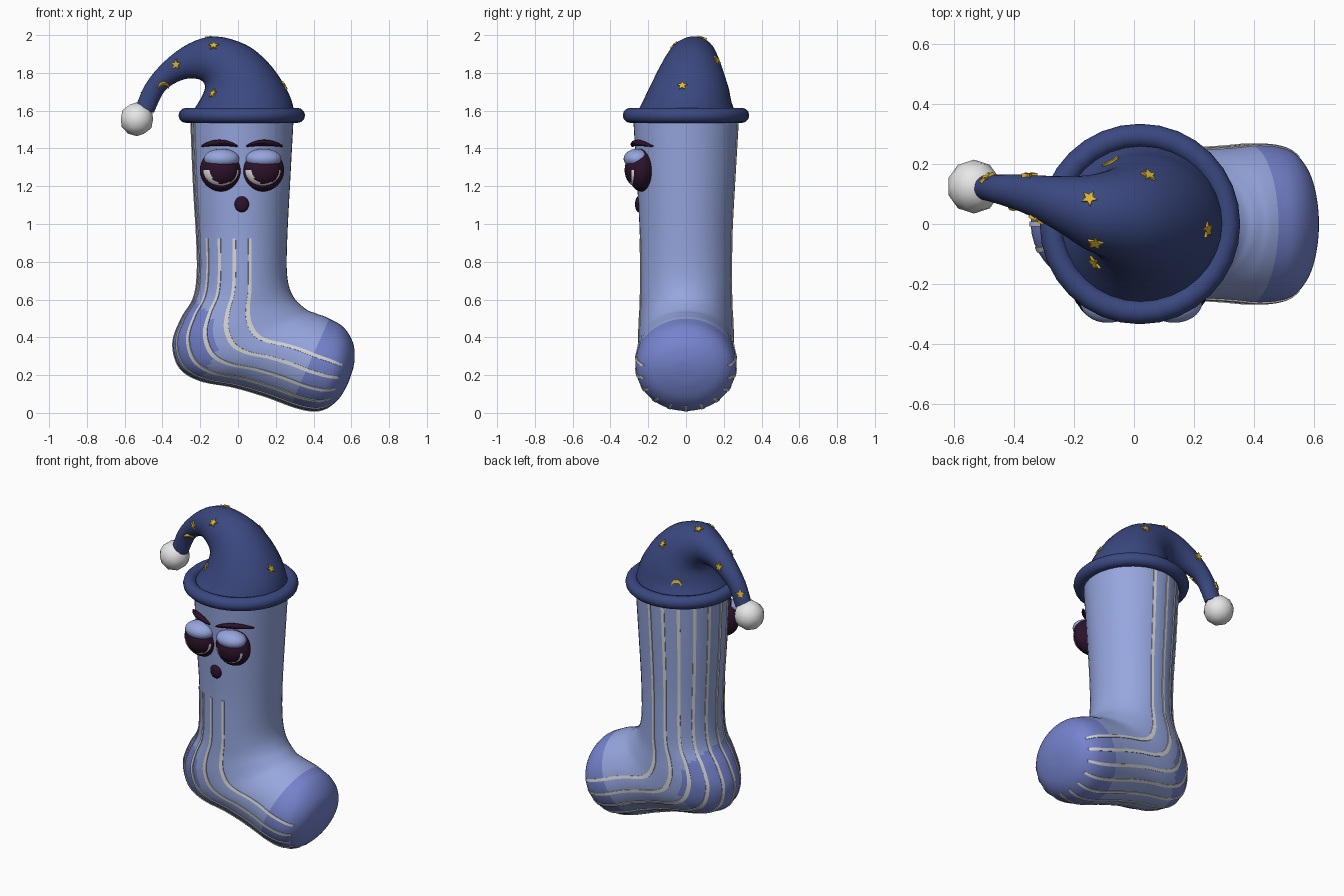
import bpy, bmesh, math
from mathutils import Vector
from mathutils.bvhtree import BVHTree

if "Cube" in bpy.data.objects:
    bpy.data.objects.remove(bpy.data.objects["Cube"])


def material(name, r, g, b):
    m = bpy.data.materials.new(name)
    lin = [((c / 255 + 0.055) / 1.055) ** 2.4 for c in (r, g, b)]
    m.diffuse_color = (*lin, 1)
    m.use_nodes = True
    m.node_tree.nodes["Principled BSDF"].inputs["Base Color"].default_value = m.diffuse_color
    return m


KNIT = material("light_blue", 150, 166, 222)
PATCH = material("mid_blue", 117, 131, 205)
NAVY = material("navy", 58, 72, 128)
GREY = material("pale_grey", 215, 215, 215)
DARK = material("dark_plum", 44, 18, 42)
WHITE = material("white", 235, 235, 235)
GOLD = material("gold", 222, 182, 52)


def finish(name, bm, mats, angle=50):
    bmesh.ops.recalc_face_normals(bm, faces=bm.faces)
    me = bpy.data.meshes.new(name)
    bm.to_mesh(me)
    bm.free()
    ob = bpy.data.objects.new(name, me)
    bpy.context.collection.objects.link(ob)
    for m in mats:
        me.materials.append(m)
    bpy.context.view_layer.objects.active = ob
    ob.select_set(True)
    bpy.ops.object.shade_smooth_by_angle(angle=math.radians(angle))
    ob.select_set(False)
    return ob


def section(secs, t):
    """Smoothly interpolated section: two x,z edge points, y centre, y half width."""
    i = max(0, min(int(t), len(secs) - 2))
    f = t - i
    p0, p1, p2, p3 = (secs[max(0, min(len(secs) - 1, i + k))] for k in (-1, 0, 1, 2))
    return [0.5 * (2 * b + (c - a) * f + (2 * a - 5 * b + 4 * c - d) * f * f
                   + (3 * b - a - 3 * c + d) * f ** 3) for a, b, c, d in zip(p0, p1, p2, p3)]


def surface(secs, t, ang, off=0):
    ax, az, bx, bz, yc, w = section(secs, t)
    half = math.hypot(bx - ax, bz - az) / 2
    k = math.cos(ang) * (1 + off / half)
    return Vector(((ax + bx) / 2 + k * (bx - ax) / 2,
                   yc + math.sin(ang) * (w + off),
                   (az + bz) / 2 + k * (bz - az) / 2))


def loft(name, secs, sides, steps, mats, rule=None):
    bm = bmesh.new()
    n = (len(secs) - 1) * steps
    rings = [[bm.verts.new(surface(secs, i / steps, 2 * math.pi * j / sides))
              for j in range(sides)] for i in range(n + 1)]
    for i in range(n):
        for j in range(sides):
            k = (j + 1) % sides
            f = bm.faces.new((rings[i][j], rings[i][k], rings[i + 1][k], rings[i + 1][j]))
            if rule:
                f.material_index = rule((i + 0.5) / steps, f.calc_center_median())
    bm.faces.new(rings[0])
    tip = bm.faces.new(rings[-1])
    if rule:
        tip.material_index = rule(n / steps, tip.calc_center_median())
    return finish(name, bm, mats)


# Sock body: back edge, front edge, y centre, half width
SOCK = [(-.25, 1.57, .295, 1.57, 0, .28), (-.235, 1.2, .275, 1.2, 0, .258),
        (-.22, .95, .262, .95, 0, .245), (-.215, .75, .258, .77, 0, .243),
        (-.235, .61, .27, .67, 0, .243), (-.30, .50, .30, .605, 0, .245),
        (-.345, .37, .34, .565, 0, .25), (-.31, .24, .375, .54, 0, .252),
        (-.20, .17, .405, .53, 0, .253), (-.02, .135, .43, .52, 0, .255),
        (.15, .085, .455, .512, 0, .26), (.30, .03, .49, .495, 0, .268),
        (.40, .01, .545, .465, 0, .262), (.47, .025, .585, .42, 0, .24),
        (.53, .07, .612, .36, 0, .185), (.575, .14, .618, .29, 0, .10),
        (.597, .195, .61, .235, 0, .03)]


def sock_colour(t, c):
    heel = math.hypot(c.x + .38, c.z - .38) < .265
    return 1 if t > 10.8 or heel else 0


loft("sock", SOCK, 48, 6, [KNIT, PATCH], sock_colour)

# Knitted stripes running down the leg and along the foot
bm = bmesh.new()
for deg in range(80, 281, 20):
    start = 2.12 if deg > 205 else 0.15
    end = 13.3
    ang, rows = math.radians(deg), []
    steps = 76
    for i in range(steps + 1):
        t = start + (end - start) * i / steps
        d = .009 / .25
        rows.append([bm.verts.new(surface(SOCK, t, ang + s * d, o))
                     for s, o in ((-1, -.004), (-1, .004), (1, .004), (1, -.004))])
    for a, b in zip(rows, rows[1:]):
        for j in range(3):
            bm.faces.new((a[j], a[j + 1], b[j + 1], b[j]))
    for r in (rows[0], rows[-1]):
        bm.faces.new(r)
finish("stripes", bm, [GREY], 40)

# Drooping hat: outer edge, inner edge, y centre, half width
HAT = [(.30, 1.57, -.26, 1.57, 0, .27), (.285, 1.65, -.215, 1.635, .005, .237),
       (.24, 1.745, -.187, 1.685, .015, .212), (.155, 1.86, -.175, 1.72, .023, .18),
       (.04, 1.95, -.18, 1.745, .03, .15), (-.12, 1.993, -.205, 1.765, .04, .122),
       (-.26, 1.955, -.265, 1.77, .07, .09), (-.39, 1.86, -.335, 1.745, .10, .065),
       (-.49, 1.74, -.395, 1.695, .115, .05), (-.545, 1.61, -.445, 1.59, .122, .042)]
hat = loft("hat", HAT, 32, 4, [NAVY])

# Rolled brim
bm = bmesh.new()
rings = []
for i in range(32):
    a = 2 * math.pi * i / 32
    rings.append([bm.verts.new((.02 + math.cos(a) * (.295 + .04 * math.cos(b)),
                                math.sin(a) * (.295 + .04 * math.cos(b)),
                                1.575 + .04 * math.sin(b)))
                  for b in (2 * math.pi * j / 12 for j in range(12))])
for i in range(32):
    p, q = rings[i], rings[(i + 1) % 32]
    for j in range(12):
        k = (j + 1) % 12
        bm.faces.new((p[j], q[j], q[k], p[k]))
finish("hat_brim", bm, [NAVY])

# Bobble
bm = bmesh.new()
bmesh.ops.create_icosphere(bm, subdivisions=2, radius=.09)
bmesh.ops.translate(bm, verts=bm.verts, vec=(-.535, .125, 1.555))
finish("bobble", bm, [WHITE])

# Gold stars and moons laid on the hat
tree = BVHTree.FromPolygons([v.co for v in hat.data.vertices],
                            [p.vertices[:] for p in hat.data.polygons])
STAR = [Vector((math.sin(i * math.pi / 5), math.cos(i * math.pi / 5))) * (.028 if i % 2 == 0 else .013)
        for i in range(10)]
MOON = [Vector((.03 * math.sin(a), .03 * math.cos(a))) for a in (math.radians(-110 + 22 * i) for i in range(11))]
MOON += [Vector((.026 * math.sin(a), .018 * math.cos(a) - .006)) for a in (math.radians(95 - 19 * i) for i in range(11))]


def badge(name, outline, spot):
    loc, nor = tree.find_nearest(Vector(spot))[:2]
    q = nor.to_track_quat('Z', 'Y')
    bm = bmesh.new()
    low, top = ([bm.verts.new(loc + q @ Vector((p.x, p.y, h))) for p in outline] for h in (-.006, .007))
    bm.faces.new(low)
    bm.faces.new(top)
    for i in range(len(outline)):
        k = (i + 1) % len(outline)
        bm.faces.new((low[i], low[k], top[k], top[i]))
    finish(name, bm, [GOLD], 30)


for p in [(-.13, -.07, 1.95), (-.33, .01, 1.845), (-.16, -.15, 1.71), (.25, -.02, 1.735),
          (-.15, .09, 2.0), (.05, .165, 1.87), (-.35, .17, 1.83), (-.495, .16, 1.69)]:
    badge("star", STAR, p)
for p in [(-.09, .23, 1.665), (-.39, .06, 1.72)]:
    badge("moon", MOON, p)


def ellipsoid(name, centre, radii, mats, rule=None):
    bm = bmesh.new()
    bmesh.ops.create_uvsphere(bm, u_segments=32, v_segments=24, radius=1)
    for v in bm.verts:  # poles face front and back
        x, y, z = v.co
        v.co = Vector(centre) + Vector((x * radii[0], -z * radii[1], y * radii[2]))
    if rule:
        for f in bm.faces:
            f.material_index = rule(f.calc_center_median())
    return finish(name, bm, mats)


# Face: eyes with heavy lids, brows and mouth
for side, x in (("left", -.09), ("right", .132)):
    ellipsoid(side + "_eye_rim", (x, -.235, 1.285), (.112, .072, .113), [DARK])
    ellipsoid(side + "_eyeball", (x, -.25, 1.285), (.099, .075, .092), [DARK, WHITE],
              lambda c: int(c.z < 1.283 and c.y < -.25 and
                            math.hypot(c.x - x - .012, c.z - 1.283) > .07))
    ellipsoid(side + "_eyelid", (x + .003, -.258, 1.345), (.094, .072, .053), [KNIT])

    # Brow follows the curve of the leg
    bm, rows = bmesh.new(), []
    for i in range(13):
        s = -1 + i / 6
        bx = x - .008 * (1 if x < 0 else -1) + .096 * s
        by = -.272 * math.sqrt(1 - ((bx - .022) / .27) ** 2)
        r = .006 + .016 * (1 - s * s)
        bz = 1.412 + .018 * (1 - s * s)
        rows.append([bm.verts.new((bx, by - .012 + r * math.cos(a), bz + .75 * r * math.sin(a)))
                     for a in (math.pi * j / 4 for j in range(8))])
    for a, b in zip(rows, rows[1:]):
        for j in range(8):
            k = (j + 1) % 8
            bm.faces.new((a[j], a[k], b[k], b[j]))
    bm.faces.new(rows[0])
    bm.faces.new(rows[-1])
    finish(side + "_brow", bm, [DARK])

ellipsoid("mouth", (.02, -.25, 1.105), (.038, .02, .043), [DARK])
